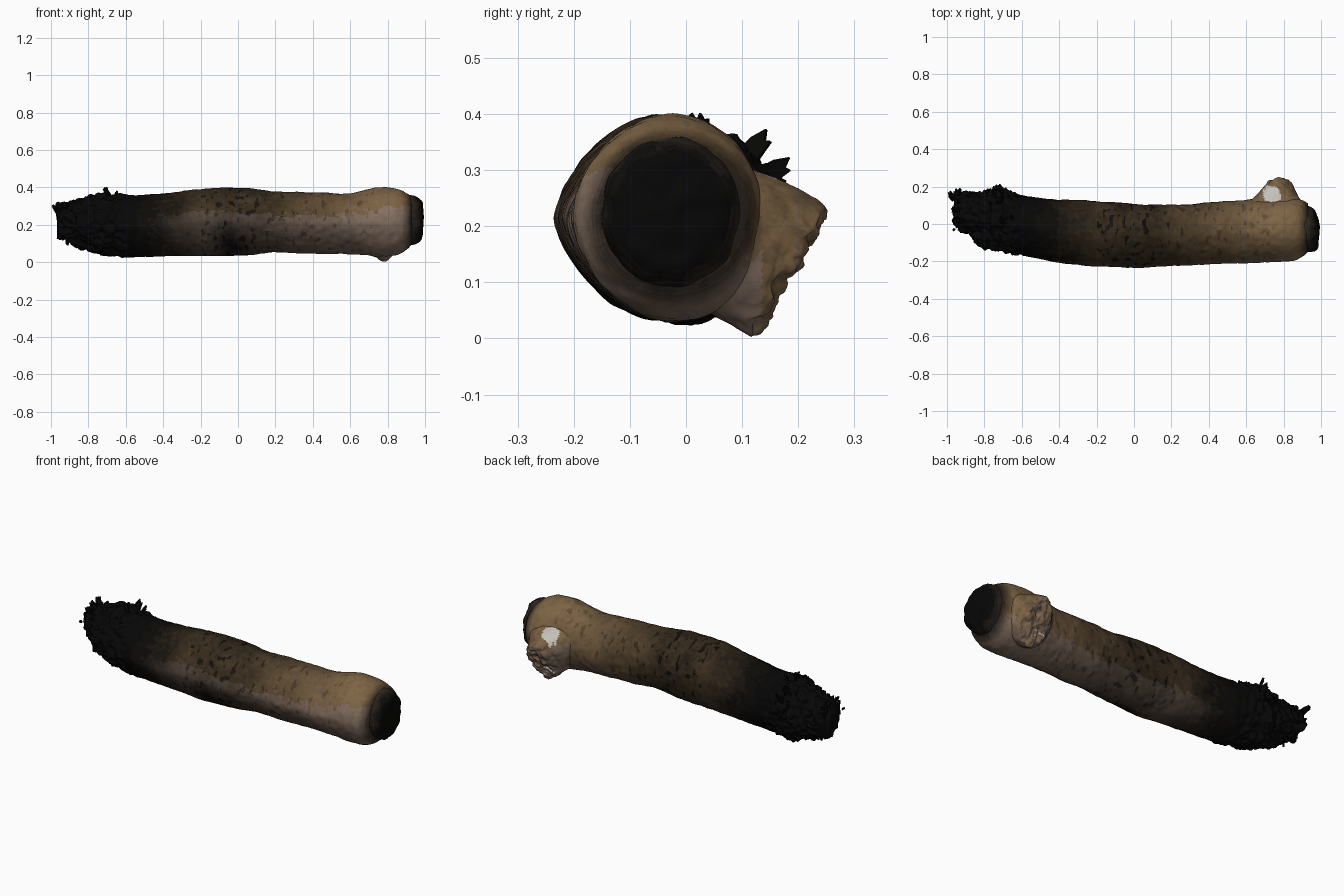
import bpy, bmesh, math, random
from mathutils import Vector, noise

if "Cube" in bpy.data.objects:
    bpy.data.objects.remove(bpy.data.objects["Cube"])

random.seed(4)
TAU = math.tau


def material(name, c):
    m = bpy.data.materials.new(name)
    m.diffuse_color = (*c, 1)
    m.use_nodes = True
    m.node_tree.nodes["Principled BSDF"].inputs["Base Color"].default_value = m.diffuse_color
    return m


# Colour ramps: charred black to pinkish tan (front/below) and to ochre (top/back)
STEPS = 16
BLACK = Vector((0.002, 0.0019, 0.0018))
TAN, OCHRE = Vector((0.24, 0.165, 0.12)), Vector((0.21, 0.13, 0.06))
WHITE = Vector((0.55, 0.52, 0.48))


def ramp(name, end):
    return [material(f"{name}_{i}", BLACK.lerp(end, (i / (STEPS - 1)) ** 1.7)) for i in range(STEPS)]


MATS = ramp("tan", TAN) + ramp("ochre", OCHRE) + [material("pale_bone", WHITE)]


def interp(keys, t):
    for a, b in zip(keys, keys[1:]):
        if t <= b[0]:
            f = max(0, (t - a[0]) / (b[0] - a[0]))
            return [p + (q - p) * f for p, q in zip(a, b)]
    return list(keys[-1])


def loft(name, rings, colour):
    bm = bmesh.new()
    loops = [[bm.verts.new(p) for p in r] for r in rings]
    for a, b in zip(loops, loops[1:]):
        for i in range(len(a)):
            j = (i + 1) % len(a)
            bm.faces.new((a[i], a[j], b[j], b[i]))
    for loop in (loops[0], loops[-1]):
        bm.faces.new(loop)
    return finish(name, bm, colour)


def finish(name, bm, colour, smooth=True):
    bmesh.ops.recalc_face_normals(bm, faces=bm.faces)
    for f in bm.faces:
        f.material_index = colour(f.calc_center_median(), f.normal)
        f.smooth = smooth
    me = bpy.data.meshes.new(name)
    bm.to_mesh(me)
    bm.free()
    for m in MATS:
        me.materials.append(m)
    ob = bpy.data.objects.new(name, me)
    bpy.context.collection.objects.link(ob)
    return ob


def n3(p, s, seed=0.0):
    return noise.noise(Vector(p) * s + Vector((seed, seed * 0.7, seed * 1.3)))


def shade(b):
    return min(STEPS - 1, max(0, round(b * (STEPS - 1))))


# Body: x, y min, y max, z min, z max
BODY = [(-0.96, 0.01, 0.16, 0.15, 0.30), (-0.93, -0.04, 0.17, 0.12, 0.315), (-0.86, -0.075, 0.155, 0.085, 0.325),
        (-0.82, -0.12, 0.17, 0.07, 0.34), (-0.72, -0.15, 0.18, 0.035, 0.365), (-0.6, -0.17, 0.15, 0.03, 0.355),
        (-0.4, -0.205, 0.13, 0.03, 0.365), (-0.2, -0.228, 0.122, 0.035, 0.39), (-0.05, -0.235, 0.115, 0.03, 0.40),
        (0.06, -0.232, 0.105, 0.037, 0.395), (0.18, -0.225, 0.10, 0.05, 0.378), (0.4, -0.213, 0.115, 0.047, 0.372),
        (0.55, -0.21, 0.122, 0.045, 0.367), (0.65, -0.208, 0.13, 0.038, 0.38), (0.75, -0.205, 0.14, 0.03, 0.40),
        (0.84, -0.20, 0.14, 0.032, 0.395), (0.88, -0.19, 0.135, 0.042, 0.385), (0.91, -0.168, 0.12, 0.07, 0.365),
        (0.93, -0.15, 0.105, 0.095, 0.352)]


def body_colour(c, n):
    b = interp([(-1, 0), (-0.58, 0.0), (-0.42, 0.15), (-0.2, 0.5), (-0.04, 0.4), (0.12, 0.44),
                (0.3, 0.65), (0.6, 0.85), (0.8, 1.0), (0.88, 0.95), (0.905, 0.6), (0.925, 0.25)], c.x)[1]
    back = n.z > 0.45 or n.y > 0.35 and n.z > -0.4
    if back:
        b *= interp([(-0.3, 0.7), (0.15, 0.75), (0.6, 1.0)], c.x)[1]
    spread = interp([(-0.6, 0.0), (-0.3, 1.0)], c.x)[1]
    b += spread * (0.1 * n3(c, 9) + 0.08 * n3(c, 32) + 0.05 * n3(c, 70))
    # fine dark scratches around the middle
    if -0.2 < c.x < 0.75 and n3((c.x * 45, c.y * 26, c.z * 26), 1, 5) > 0.36:
        b -= 0.22
    if n.y < 0:
        b -= 0.35 * max(0, 1 - math.hypot(c.x + 0.05, c.z - 0.1) / 0.13)
    return shade(b) + (STEPS if back else 0)


SEG, N = 144, 290
rings = []
for k in range(N + 1):
    x = -0.96 + 1.89 * k / N
    # averaged profile gives soft transitions
    samples = [interp(BODY, x + d * min(1, (0.93 - x) / 0.02)) for d in (-0.025, 0, 0.025)]
    _, y0, y1, z0, z1 = [sum(v) / 3 for v in zip(*samples)]
    cy, cz, hy, hz = (y0 + y1) / 2, (z0 + z1) / 2, (y1 - y0) / 2, (z1 - z0) / 2
    char = max(0, min(1, (-0.55 - x) / 0.12))
    round_end = max(0, min(1, (x - 0.7) / 0.22))
    ring = []
    for i in range(SEG):
        a = TAU * i / SEG
        c, s = math.cos(a), math.sin(a)
        e = 1.55 + 0.45 * round_end if c < 0 else 2.05
        r = (abs(c / hy) ** e + abs(s / hz) ** e) ** (-1 / e)
        p = (x, cy + r * c, cz + r * s)
        r += 0.006 * n3(p, 7) + 0.003 * n3(p, 28)
        r += char * (0.024 * n3(p, 14, 3) + 0.022 * n3(p, 40, 8))
        dx = char * 0.02 * n3(p, 30, 2)
        ring.append((x + dx, cy + r * c, cz + r * s))
    rings.append(ring)
loft("shaft", rings, body_colour)

# Burnt core bulging from the right end
CORE = [(0.915, 0.133), (0.935, 0.131), (0.955, 0.126), (0.968, 0.118), (0.976, 0.106),
        (0.982, 0.09), (0.987, 0.06), (0.99, 0.03), (0.99, 0.004)]
core = []
for k in range(33):
    x, r = interp([(i, *v) for i, v in enumerate(CORE)], k / 4)[1:]
    ring = []
    for i in range(72):
        a = TAU * i / 72
        q = r * (1 + 0.04 * n3((x * 4, math.cos(a), math.sin(a)), 3))
        y, z = -0.025 + 0.94 * q * math.cos(a), 0.225 + q * math.sin(a)
        ring.append((x + 0.008 * n3((x, y, z), 25) - 0.1 * (y + 0.02) * (r / 0.14), y, z))
    core.append(ring)


def core_colour(c, n):
    return shade(0.22 * max(0, (0.985 - c.x) / 0.05) + 0.08 * n3(c, 30)) if math.hypot(c.y + 0.025, c.z - 0.225) > 0.105 else 0


loft("burnt_core", core, core_colour)

# Pale crescent on the burnt core
glint = []
for i in range(21):
    t = i / 20
    a = math.radians(-95 + 85 * t)
    w = 0.001 + 0.007 * math.sin(math.pi * t)
    glint.append([(0.977 + w * 0.5 * math.cos(b) - 0.006 * math.cos(a),
                   -0.025 + (0.085 + w * math.sin(b)) * math.cos(a),
                   0.225 + (0.09 + w * math.sin(b)) * math.sin(a)) for b in (0, TAU / 4, TAU / 2, TAU * 0.75)])
loft("core_crescent", glint, lambda c, n: 9)

# Broken branch stub, leaning back and down: distance, half length along x, half height
d, u = Vector((0, 0.86, -0.51)), Vector((0, 0.51, 0.86))
STUB = [(0.0, 0.20, 0.115), (0.07, 0.18, 0.125), (0.11, 0.15, 0.132), (0.15, 0.117, 0.136), (0.185, 0.095, 0.136),
        (0.208, 0.08, 0.132), (0.218, 0.068, 0.118), (0.22, 0.05, 0.09), (0.214, 0.03, 0.05), (0.212, 0.003, 0.005)]
stub = []
for k in range(55):
    t, rx, ru = interp([(i, *v) for i, v in enumerate(STUB)], k / 6)[1:]
    amp = 0.003 + 0.014 * min(1, max(0, (t - 0.16) / 0.05))
    ring = []
    for i in range(96):
        a = TAU * i / 96
        p = Vector((0.735 + t * 0.2, 0.0, 0.228)) + d * t + Vector((rx * math.cos(a), 0, 0)) + u * ru * math.sin(a)
        p += d * amp * (n3(p, 26) + 0.6 * n3(p, 60)) + u * amp * 0.5 * n3(p, 35, 4)
        p.z = max(0.0, p.z)
        ring.append(p)
    stub.append(ring)


def stub_colour(c, n):
    if math.hypot((c.x - 0.735) * 0.9, c.y - 0.158) + 0.015 * n3(c, 40) < 0.045 and n.z > 0.1:
        return 2 * STEPS
    if c.y < 0.135:
        return body_colour(c, n)
    return max(5, shade(0.9 + 0.22 * n3(c, 30) + 0.15 * n3(c, 70))) + (STEPS if n.z > 0.3 or n.x > 0.4 else 0)


loft("branch_stub", stub, stub_colour)


# Ragged burnt flakes around the left end
def flakes(name, count, x0, x1, cy, cz, rad, size, a0, a1):
    bm = bmesh.new()
    for _ in range(count):
        a = math.radians(random.uniform(a0, a1))
        out = Vector((random.uniform(-0.7, 0.4), math.cos(a), math.sin(a))).normalized()
        base = Vector((random.uniform(x0, x1), cy + rad * math.cos(a), cz + rad * math.sin(a)))
        side = Vector((random.uniform(-1, 1), -math.sin(a), math.cos(a))).normalized()
        s = size * random.uniform(0.4, 1)
        thick = out.cross(side).normalized() * 0.005
        w = side * s * 0.35
        outline = [-w, w, w * 0.9 + out * s * 0.5, w * 0.3 + out * s, -w * 0.3 + out * s * 0.7, -w * 0.8 + out * s * 0.8]
        front = [bm.verts.new(base + o + thick) for o in outline]
        back = [bm.verts.new(base + o - thick) for o in outline]
        bm.faces.new(front)
        bm.faces.new(back[::-1])
        for i in range(6):
            j = (i + 1) % 6
            bm.faces.new((front[i], back[i], back[j], front[j]))
    finish(name, bm, lambda c, n: 0, smooth=False)


flakes("collar_flakes", 26, -0.79, -0.65, 0.015, 0.2, 0.15, 0.035, -50, 140)
flakes("collar_spikes", 9, -0.76, -0.69, 0.015, 0.21, 0.15, 0.06, 0, 95)
flakes("tip_flakes", 22, -0.96, -0.86, 0.06, 0.21, 0.09, 0.04, -100, 180)
flakes("end_shreds", 14, -0.975, -0.94, 0.1, 0.24, 0.05, 0.05, 0, 120)
